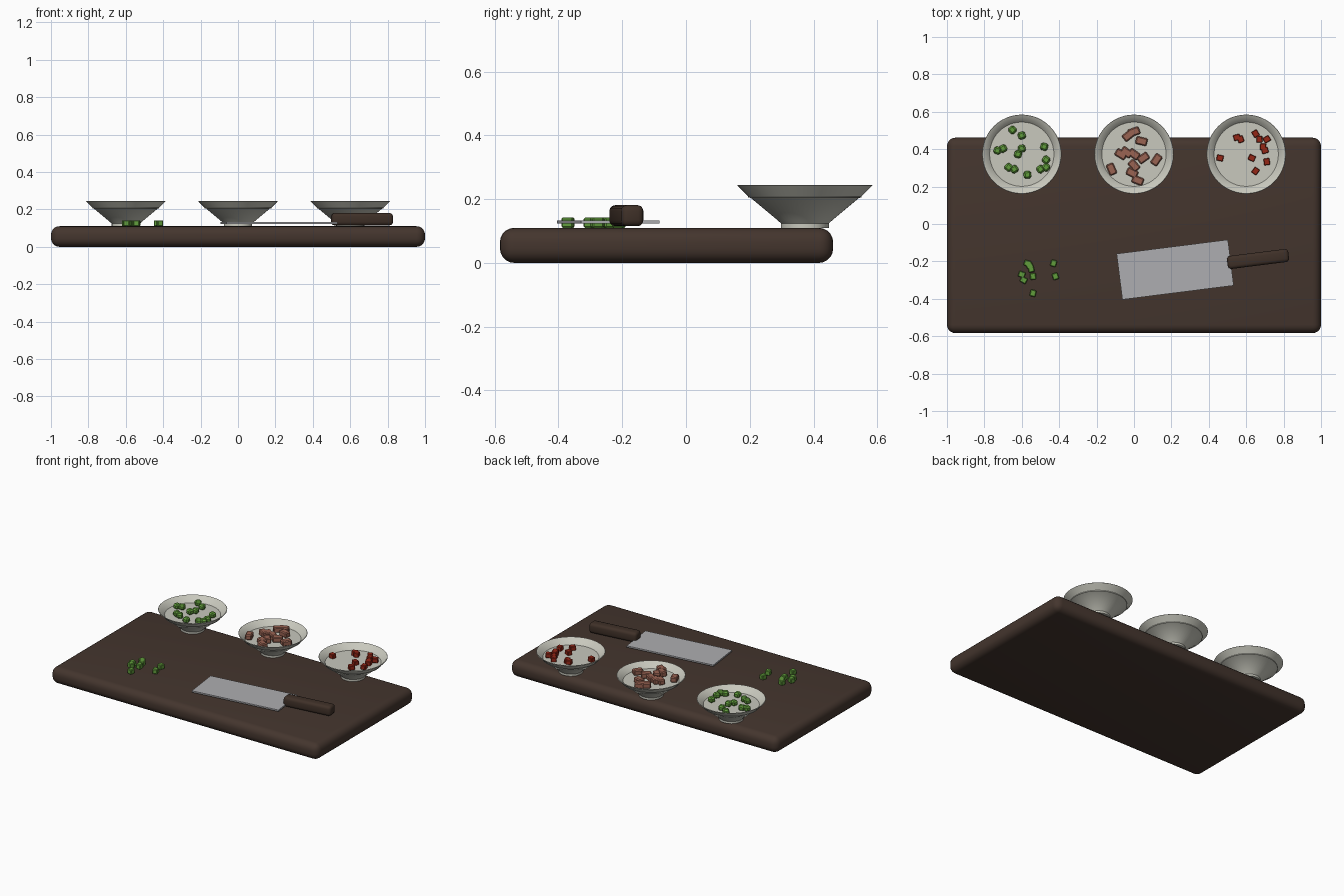
import bpy, bmesh, math, random
from mathutils import Matrix

random.seed(4)
if "Cube" in bpy.data.objects:
    bpy.data.objects.remove(bpy.data.objects["Cube"], do_unlink=True)


def material(name, r, g, b):
    m = bpy.data.materials.new(name)
    m.use_nodes = True
    m.diffuse_color = (r, g, b, 1)
    m.node_tree.nodes["Principled BSDF"].inputs["Base Color"].default_value = (r, g, b, 1)
    return m


dark_wood = material("dark wood", 0.058, 0.036, 0.027)
handle_wood = material("handle wood", 0.05, 0.03, 0.021)
steel = material("steel", 0.42, 0.42, 0.44)
ceramic = material("ceramic", 0.58, 0.58, 0.51)
green = material("green vegetable", 0.12, 0.34, 0.045)
meat = material("meat", 0.32, 0.125, 0.085)
red = material("red pepper", 0.3, 0.02, 0.008)


def make_object(name, bm, mat, smooth=True):
    mesh = bpy.data.meshes.new(name)
    bmesh.ops.recalc_face_normals(bm, faces=bm.faces)
    bm.to_mesh(mesh)
    bm.free()
    mesh.materials.append(mat)
    ob = bpy.data.objects.new(name, mesh)
    bpy.context.collection.objects.link(ob)
    if smooth:
        bpy.ops.object.select_all(action="DESELECT")
        ob.select_set(True)
        bpy.context.view_layer.objects.active = ob
        bpy.ops.object.shade_smooth_by_angle(angle=math.radians(40))
    return ob


def add_block(bm, size, centre, angle=0, bevel=0, segments=1):
    """Bevelled box turned about the vertical axis, added to bm."""
    part = bmesh.new()
    bmesh.ops.create_cube(part, size=1)
    bmesh.ops.scale(part, vec=size, verts=part.verts)
    if bevel:
        bmesh.ops.bevel(part, geom=part.edges[:], offset=bevel, segments=segments,
                        profile=0.5, affect="EDGES", clamp_overlap=True)
    part.transform(Matrix.Translation(centre) @ Matrix.Rotation(angle, 4, "Z"))
    temp = bpy.data.meshes.new("temp")
    part.to_mesh(temp)
    part.free()
    bm.from_mesh(temp)
    bpy.data.meshes.remove(temp)


def block(name, mat, *args):
    bm = bmesh.new()
    add_block(bm, *args)
    return make_object(name, bm, mat)


def chunks(name, mat, spots, centre, floor, size, bevel):
    """Scattered diced pieces; spots are offsets in hundredths of a unit."""
    bm = bmesh.new()
    for x, y in spots:
        add_block(bm, size, (centre[0] + x / 100, centre[1] + y / 100, floor + size[2] / 2),
                  random.uniform(0, math.pi), bevel)
    make_object(name, bm, mat, False)


def bowl(name, x, y):
    # Foot, flared outside, rim, inner wall, then the raised floor
    profile = [(0, 0.11), (0.075, 0.11), (0.075, 0.124), (0.085, 0.133), (0.17, 0.204),
               (0.178, 0.205), (0.178, 0.209), (0.212, 0.243), (0.21, 0.245),
               (0.205, 0.244), (0.172, 0.207), (0, 0.207)]
    bm = bmesh.new()
    verts = [bm.verts.new((r, 0, z)) for r, z in profile]
    edges = [bm.edges.new(pair) for pair in zip(verts, verts[1:])]
    bmesh.ops.spin(bm, geom=verts + edges, cent=(0, 0, 0), axis=(0, 0, 1),
                   angle=math.tau, steps=48, use_duplicate=False)
    bmesh.ops.remove_doubles(bm, verts=bm.verts, dist=0.0005)
    bmesh.ops.translate(bm, vec=(x, y, 0), verts=bm.verts)
    make_object(name, bm, ceramic)


# Chopping board
block("chopping_board", dark_wood, (2, 1.045, 0.11), (0, -0.061, 0.055), 0, 0.045, 5)

# Cleaver
tilt = math.radians(7.2)
block("knife_blade", steel, (0.6, 0.247, 0.01), (0.22, -0.244, 0.128), tilt)
block("knife_handle", handle_wood, (0.33, 0.07, 0.066), (0.663, -0.187, 0.148), tilt, 0.018, 3)

# Bowls
bowl_y = 0.373
for label, x in (("right", -0.6), ("middle", 0), ("left", 0.6)):
    bowl(label + "_bowl", x, bowl_y)

# Food in the bowls
floor = 0.206
chunks("bowl_greens", green,
       [(-5, 13), (0, 10), (-13, 2), (-10, 3), (0, 3), (-2, 0), (12, 4), (13, -3),
        (13, -7), (10, -8), (3, -11), (-7, -7), (-4, -8)],
       (-0.6, bowl_y), floor, (0.04, 0.04, 0.034), 0.009)
chunks("bowl_meat", meat,
       [(0, 12), (-3, 10), (4, 7), (-7, 0), (-4, 1), (0, 0), (5, -2), (12, -3),
        (-12, -8), (0, -6), (-1, -10), (2, -14)],
       (0, bowl_y), floor, (0.062, 0.042, 0.036), 0.006)
chunks("bowl_peppers", red,
       [(-5, 9), (-3, 8), (5, 11), (7, 8), (11, 8), (9, 4), (10, 2), (-14, -2),
        (3, -2), (11, -4), (5, -9)],
       (0.6, bowl_y), floor, (0.036, 0.032, 0.03), 0.003)

# Loose greens on the board
chunks("loose_greens", green,
       [(-7, 4), (-5, 1), (-10, -2), (-9, -5), (-4, -3), (7, 4), (8, -3), (-4, -12), (-6, 3)],
       (-0.5, -0.25), 0.11, (0.036, 0.032, 0.032), 0.004)
